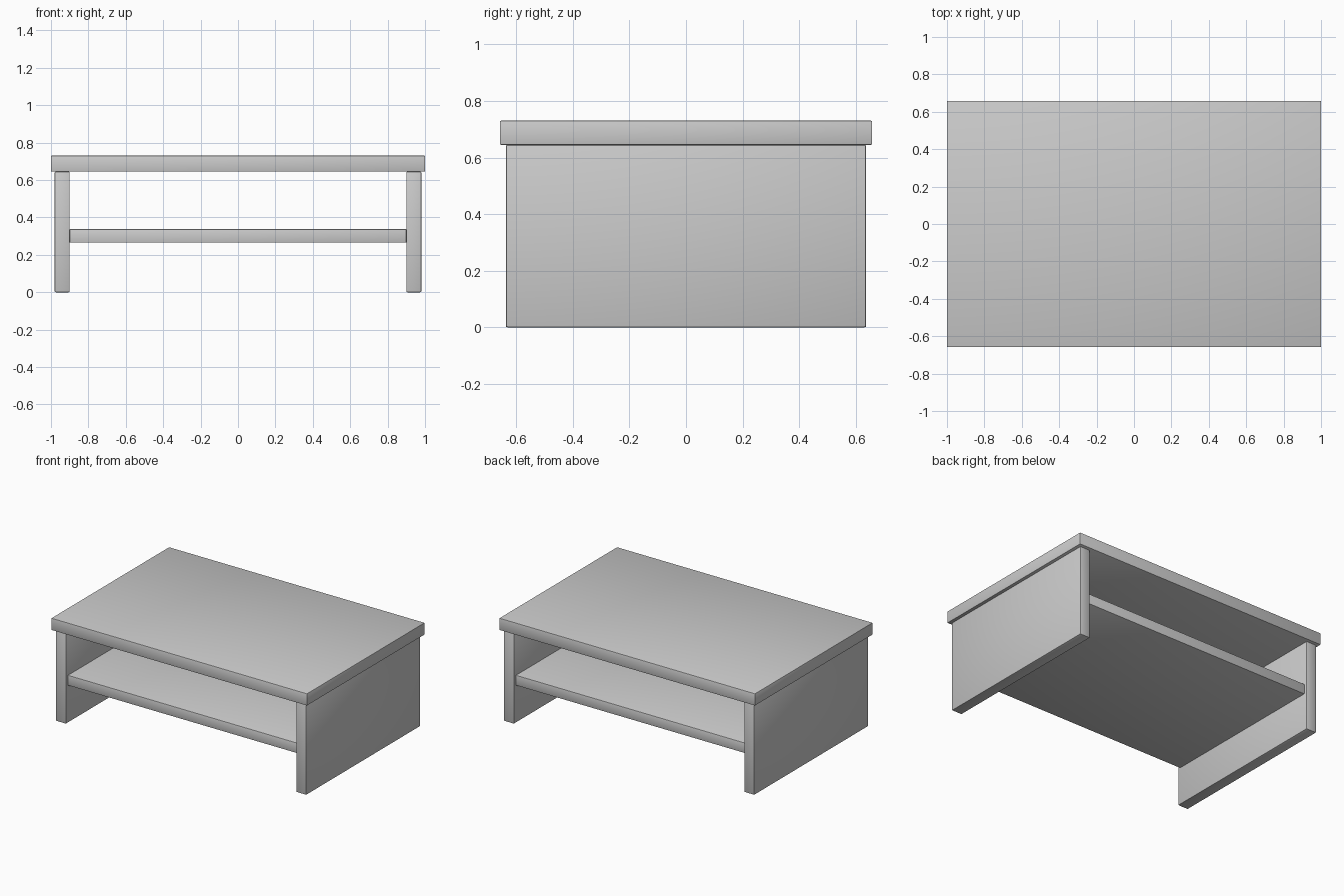
import bpy

# Remove the default object
cube = bpy.data.objects.get("Cube")
if cube:
    bpy.data.objects.remove(cube, do_unlink=True)

# Single flat grey finish
GREY = (0.6, 0.6, 0.6, 1.0)
grey = bpy.data.materials.new("plain grey")
grey.use_nodes = True
grey.diffuse_color = GREY
grey.node_tree.nodes["Principled BSDF"].inputs["Base Color"].default_value = GREY


def board(name, x, y, z, bevel=0.006):
    """Add a board spanning the (low, high) ranges, with softened edges."""
    spans = (x, y, z)
    bpy.ops.mesh.primitive_cube_add(size=1, location=[(a + b) / 2 for a, b in spans])
    obj = bpy.context.object
    obj.name = name
    obj.scale = [b - a for a, b in spans]
    bpy.ops.object.transform_apply(location=False, rotation=False, scale=True)
    obj.data.materials.append(grey)
    if bevel:
        mod = obj.modifiers.new("soft edges", "BEVEL")
        mod.width = bevel
        mod.segments = 2
        bpy.ops.object.modifier_apply(modifier=mod.name)
        bpy.ops.object.shade_smooth_by_angle()
    return obj


# Overhanging table top
board("table_top", (-1, 1), (-0.658, 0.658), (0.645, 0.73), 0.004)

# Solid panel legs at both ends
board("left_side_panel", (0.9, 0.98), (-0.637, 0.637), (0, 0.645))
board("right_side_panel", (-0.98, -0.9), (-0.637, 0.637), (0, 0.645))

# Shelf held between the panels, set back slightly
board("lower_shelf", (-0.9, 0.9), (-0.616, 0.616), (0.265, 0.337), 0.003)
